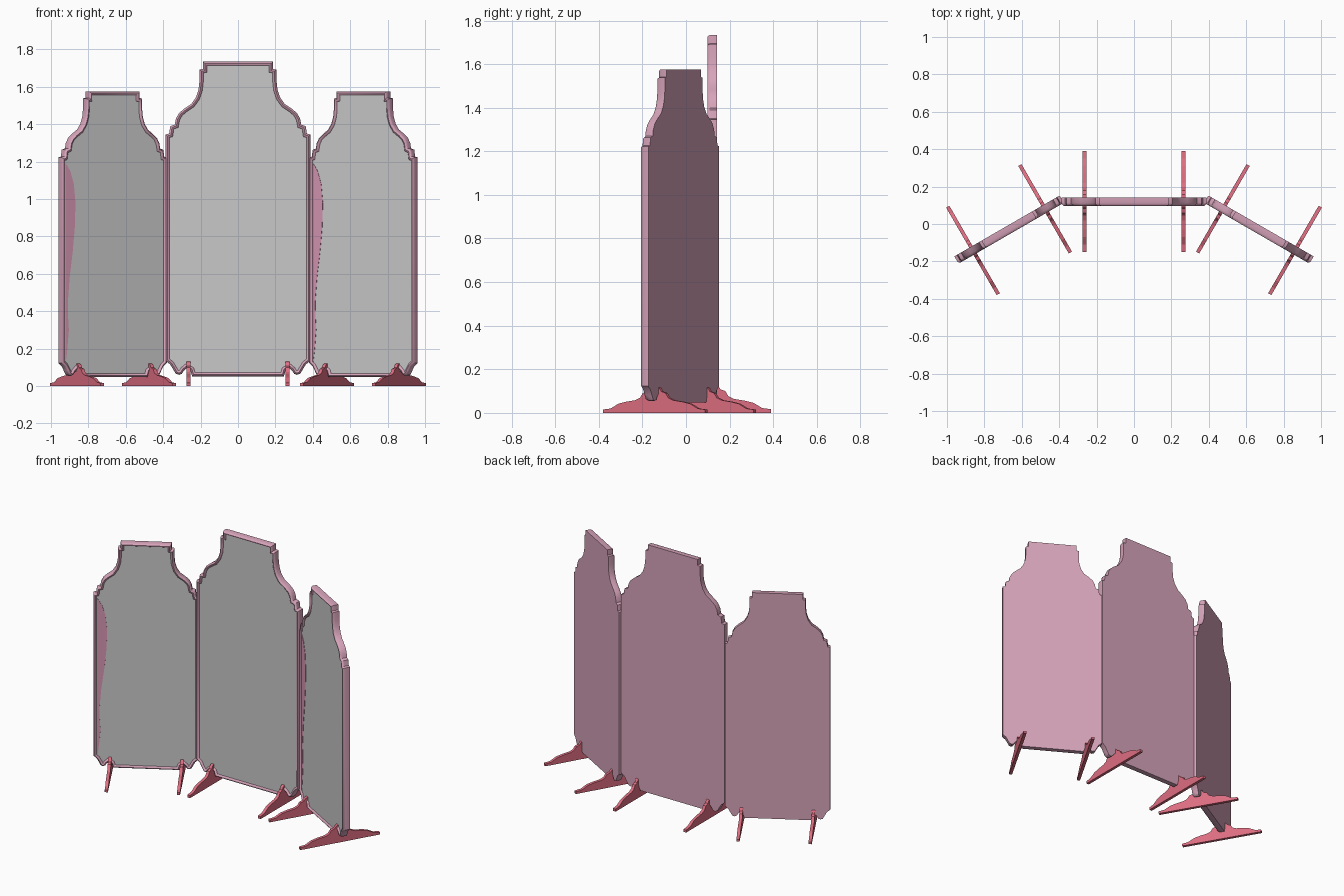
import bpy, bmesh, math
from mathutils import Vector, Matrix

if "Cube" in bpy.data.objects:
    bpy.data.objects.remove(bpy.data.objects["Cube"])


def material(name, rgb):
    m = bpy.data.materials.new(name)
    m.diffuse_color = (*rgb, 1)
    m.use_nodes = True
    m.node_tree.nodes["Principled BSDF"].inputs["Base Color"].default_value = m.diffuse_color
    return m


PINK = material("frame pink", (0.68, 0.37, 0.49))
GREY = material("mirror grey", (0.58, 0.58, 0.58))
ROSE = material("rose reflection", (0.66, 0.30, 0.44))
RED = material("foot red", (0.73, 0.155, 0.22))

# Right half of the panel outline (x, z), from bottom to top
HALF = [(0.245, 0.052), (0.255, 0.085), (0.275, 0.095), (0.287, 0.085),
        (0.30, 0.066), (0.315, 0.06), (0.333, 0.066), (0.347, 0.09),
        (0.362, 0.115), (0.387, 0.135), (0.387, 1.345), (0.368, 1.35),
        (0.362, 1.39), (0.338, 1.398), (0.332, 1.43), (0.315, 1.46),
        (0.285, 1.485), (0.25, 1.508), (0.225, 1.543), (0.211, 1.585),
        (0.206, 1.63), (0.206, 1.692), (0.187, 1.695), (0.187, 1.734)]

# Frame moulding: depth and inward offset
MOULDING = [(0.0225, 0), (-0.008, 0), (-0.018, 0.004), (-0.0225, 0.010),
            (-0.019, 0.017), (-0.012, 0.021)]
MIRROR_Y = -0.012

# Right half of the foot outline (y, z)
FOOT = [(0.27, 0), (0.27, 0.017), (0.23, 0.022), (0.21, 0.034), (0.19, 0.046),
        (0.15, 0.056), (0.10, 0.064), (0.075, 0.076), (0.06, 0.10),
        (0.038, 0.108), (0.028, 0.124), (0.015, 0.132)]


def mirrored(half):
    return half + [(-x, z) for x, z in reversed(half)]


def inset(pts, d):
    """Mitred inward offset of a counter-clockwise outline."""
    out = []
    n = len(pts)
    for i in range(n):
        p = Vector(pts[i])
        a = (p - Vector(pts[i - 1])).normalized()
        b = (Vector(pts[(i + 1) % n]) - p).normalized()
        na, nb = Vector((-a.y, a.x)), Vector((-b.y, b.x))
        m = (na + nb) / max(1 + na.dot(nb), 0.4)
        out.append(tuple(p + m * d))
    return out


def finish(bm, name, mats, matrix, smooth=False):
    bmesh.ops.recalc_face_normals(bm, faces=bm.faces[:])
    me = bpy.data.meshes.new(name)
    for f in bm.faces:
        f.smooth = smooth
    bm.to_mesh(me)
    bm.free()
    if smooth:
        me.set_sharp_from_angle(angle=math.radians(40))
    for m in mats:
        me.materials.append(m)
    ob = bpy.data.objects.new(name, me)
    ob.matrix_world = matrix
    bpy.context.collection.objects.link(ob)
    return ob


def prism(name, pts3, direction, mat, matrix):
    bm = bmesh.new()
    face = bm.faces.new([bm.verts.new(p) for p in pts3])
    res = bmesh.ops.extrude_face_region(bm, geom=[face], use_keep_orig=True)
    vs = [g for g in res["geom"] if isinstance(g, bmesh.types.BMVert)]
    bmesh.ops.translate(bm, verts=vs, vec=direction)
    finish(bm, name, [mat], matrix)


def panel(name, sx, sz, matrix):
    # Frame, backing and mirror
    outline = mirrored([(x * sx, z * sz) for x, z in HALF])
    bm = bmesh.new()
    rings = [[bm.verts.new((x, y, z)) for x, z in inset(outline, d)]
             for y, d in MOULDING]
    n = len(outline)
    for a, b in zip(rings, rings[1:]):
        for i in range(n):
            j = (i + 1) % n
            bm.faces.new((a[i], a[j], b[j], b[i]))
    bm.faces.new(rings[0])
    bm.faces.new(rings[-1]).material_index = 1
    finish(bm, name + "_panel", [PINK, GREY], matrix, True)
    # Two feet
    for side, s in (("left", -1), ("right", 1)):
        x = s * 0.265 * sx
        prism(f"{name}_{side}_foot",
              [(x - 0.01, y, z * sz) for y, z in mirrored(FOOT)],
              (0.02, 0, 0), RED, matrix)


def reflection(name, matrix):
    # Wavy rose plate along the left edge of a side mirror
    edge = -0.302
    wave = [(0.003, 0.13), (0.012, 0.2), (0.021, 0.3), (0.016, 0.38),
            (0.015, 0.45), (0.026, 0.58), (0.045, 0.72), (0.058, 0.85),
            (0.062, 0.98), (0.052, 1.08), (0.03, 1.15), (0.003, 1.19)]
    pts = [(edge, MIRROR_Y - 0.002, 0.13)]
    pts += [(edge + w, MIRROR_Y - 0.002, z) for w, z in wave]
    pts += [(edge, MIRROR_Y - 0.002, 1.19)]
    prism(name + "_reflection", pts, (0, 0.003, 0), ROSE, matrix)


panel("center", 1, 1, Matrix.Translation((0, 0.12, 0)))
for name, s in (("left", -1), ("right", 1)):
    m = (Matrix.Translation((s * 0.668, -0.03, 0))
         @ Matrix.Rotation(math.radians(-30 * s), 4, 'Z'))
    panel(name, 0.84, 0.909, m)
    reflection(name, m)
